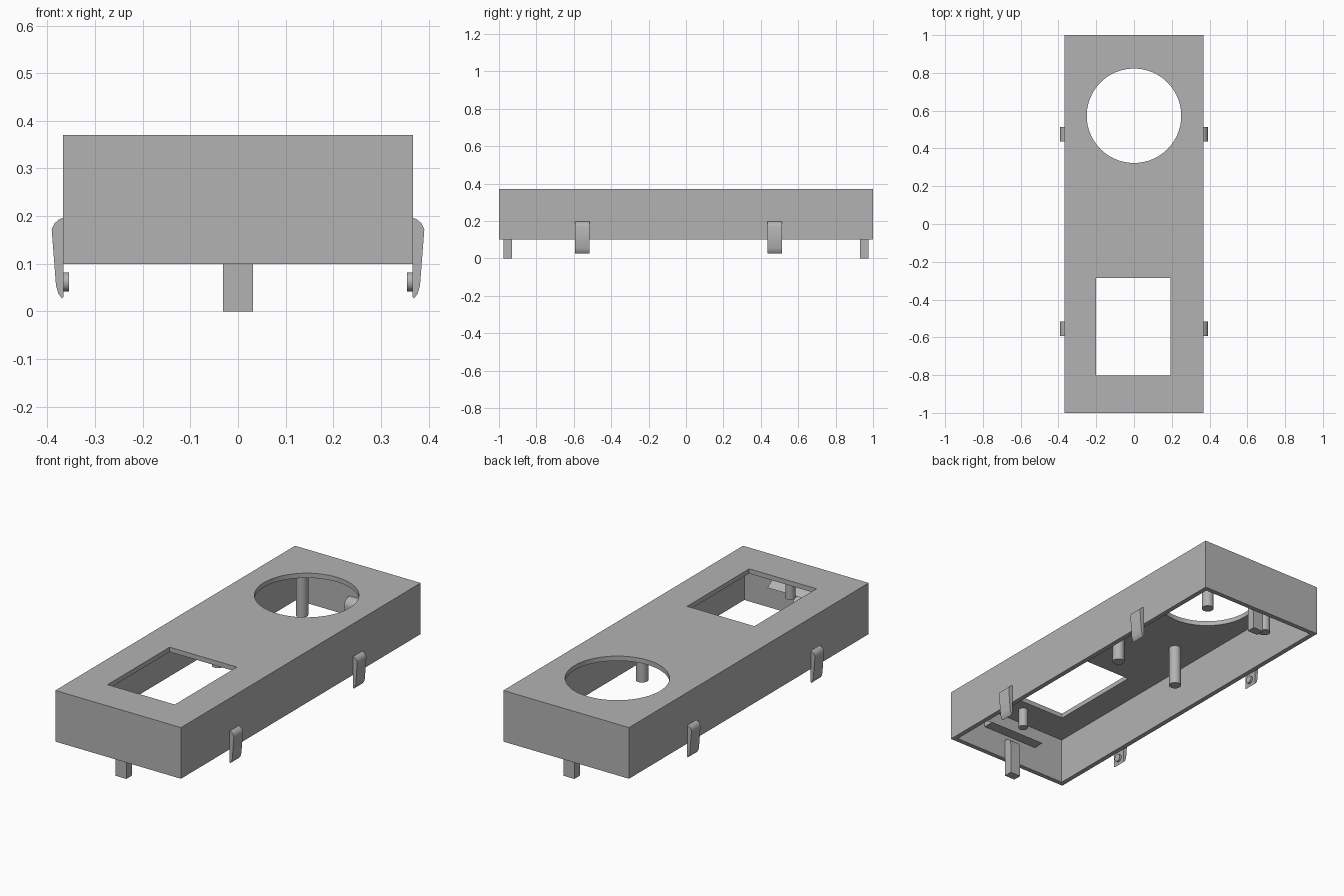
import bpy
import bmesh
import math
from mathutils import Matrix, Vector

old = bpy.data.objects.get("Cube")
if old:
    bpy.data.objects.remove(old, do_unlink=True)

grey = bpy.data.materials.new("plain grey")
grey.use_nodes = True
COLOUR = (0.45, 0.45, 0.45, 1)
grey.diffuse_color = COLOUR
grey.node_tree.nodes["Principled BSDF"].inputs["Base Color"].default_value = COLOUR

HALF_X, HALF_Y = 0.367, 1.0
BASE, TOP, WALL = 0.10, 0.37, 0.025
CEILING = TOP - WALL


def finish(name, bm, smooth=False):
    bmesh.ops.recalc_face_normals(bm, faces=bm.faces)
    mesh = bpy.data.meshes.new(name)
    bm.to_mesh(mesh)
    bm.free()
    mesh.materials.append(grey)
    obj = bpy.data.objects.new(name, mesh)
    bpy.context.collection.objects.link(obj)
    if smooth:
        bpy.ops.object.select_all(action='DESELECT')
        obj.select_set(True)
        bpy.context.view_layer.objects.active = obj
        bpy.ops.object.shade_smooth_by_angle(angle=math.radians(35))
    return obj


def box(name, low, high):
    low, high = Vector(low), Vector(high)
    bm = bmesh.new()
    bmesh.ops.create_cube(bm, size=1, matrix=Matrix.Translation((low + high) / 2)
                          @ Matrix.Diagonal((*(high - low), 1)))
    return finish(name, bm)


def cylinder(name, centre, radius, depth, axis='Z', sides=32):
    turn = Matrix.Rotation(math.pi / 2, 4, 'Y') if axis == 'X' else Matrix.Identity(4)
    bm = bmesh.new()
    bmesh.ops.create_cone(bm, cap_ends=True, segments=sides, radius1=radius,
                          radius2=radius, depth=depth,
                          matrix=Matrix.Translation(centre) @ turn)
    return finish(name, bm, smooth=True)


def extrude(name, points, offset, smooth=False):
    """Sweep a flat outline along a straight offset."""
    bm = bmesh.new()
    face = bm.faces.new([bm.verts.new(p) for p in points])
    swept = bmesh.ops.extrude_face_region(bm, geom=[face])
    # the starting face is kept as the near cap
    if not face.is_valid or face not in bm.faces:
        bm.faces.new(points)
    verts = [v for v in swept["geom"] if isinstance(v, bmesh.types.BMVert)]
    bmesh.ops.translate(bm, verts=verts, vec=offset)
    return finish(name, bm, smooth)


def cut(target, cutter):
    mod = target.modifiers.new("cut", 'BOOLEAN')
    mod.operation = 'DIFFERENCE'
    mod.solver = 'EXACT'
    mod.object = cutter
    bpy.context.view_layer.objects.active = target
    bpy.ops.object.modifier_apply(modifier=mod.name)
    bpy.data.objects.remove(cutter, do_unlink=True)


# Open-bottomed cover with a round hole and a rectangular window
cover = box("cover", (-HALF_X, -HALF_Y, BASE), (HALF_X, HALF_Y, TOP))
cut(cover, box("cavity", (WALL - HALF_X, WALL - HALF_Y, 0),
               (HALF_X - WALL, HALF_Y - WALL, CEILING)))
cut(cover, cylinder("round_hole", (0, 0.573, TOP), 0.25, 0.2, sides=96))
cut(cover, box("window", (-0.2, -0.803, 0.3), (0.193, -0.285, 0.5)))

# Long posts around the round hole, and a short one beside the window
for x, side in ((-0.186, "right"), (0.186, "left")):
    for y, end in ((0.1, "middle"), (0.8, "back")):
        low = 0.13
        cylinder(f"post_{end}_{side}", (x, y, (low + CEILING + 0.005) / 2),
                 0.03, CEILING + 0.005 - low)
cylinder("short_post", (0, -0.87, 0.297), 0.024, 0.106)

# End tabs with a rounded inner top edge
for sign, end in ((-1, "front"), (1, "back")):
    outer, inner, crest, r = 0.976, 0.93, 0.205, 0.04
    outline = [(outer, 0), (inner, 0)]
    for i in range(9):
        a = math.pi / 2 * i / 8
        outline.append((inner + r - r * math.cos(a), crest - r + r * math.sin(a)))
    outline.append((outer, crest))
    extrude(f"tab_{end}", [(-0.031, sign * y, z) for y, z in outline],
            (0.062, 0, 0), smooth=True)

# Sloping ledge inside the front wall
ledge = [(-0.98, 0.235), (-0.915, 0.235), (-0.98, 0.278)]
extrude("front_ledge", [(-0.165, y, z) for y, z in ledge], (0.33, 0, 0))

# Side clips with a small round nub facing inward
clip = [(0.366, 0.197), (0.376, 0.193), (0.385, 0.185), (0.391, 0.172),
        (0.382, 0.055), (0.377, 0.037), (0.369, 0.027), (0.366, 0.032)]
for sign, side in ((-1, "right"), (1, "left")):
    for y, end in ((-0.555, "front"), (0.475, "back")):
        extrude(f"clip_{end}_{side}", [(sign * x, y - 0.038, z) for x, z in clip],
                (0, 0.076, 0), smooth=True)
        cylinder(f"nub_{end}_{side}", (sign * 0.362, y, 0.062), 0.02, 0.014,
                 axis='X', sides=24)
